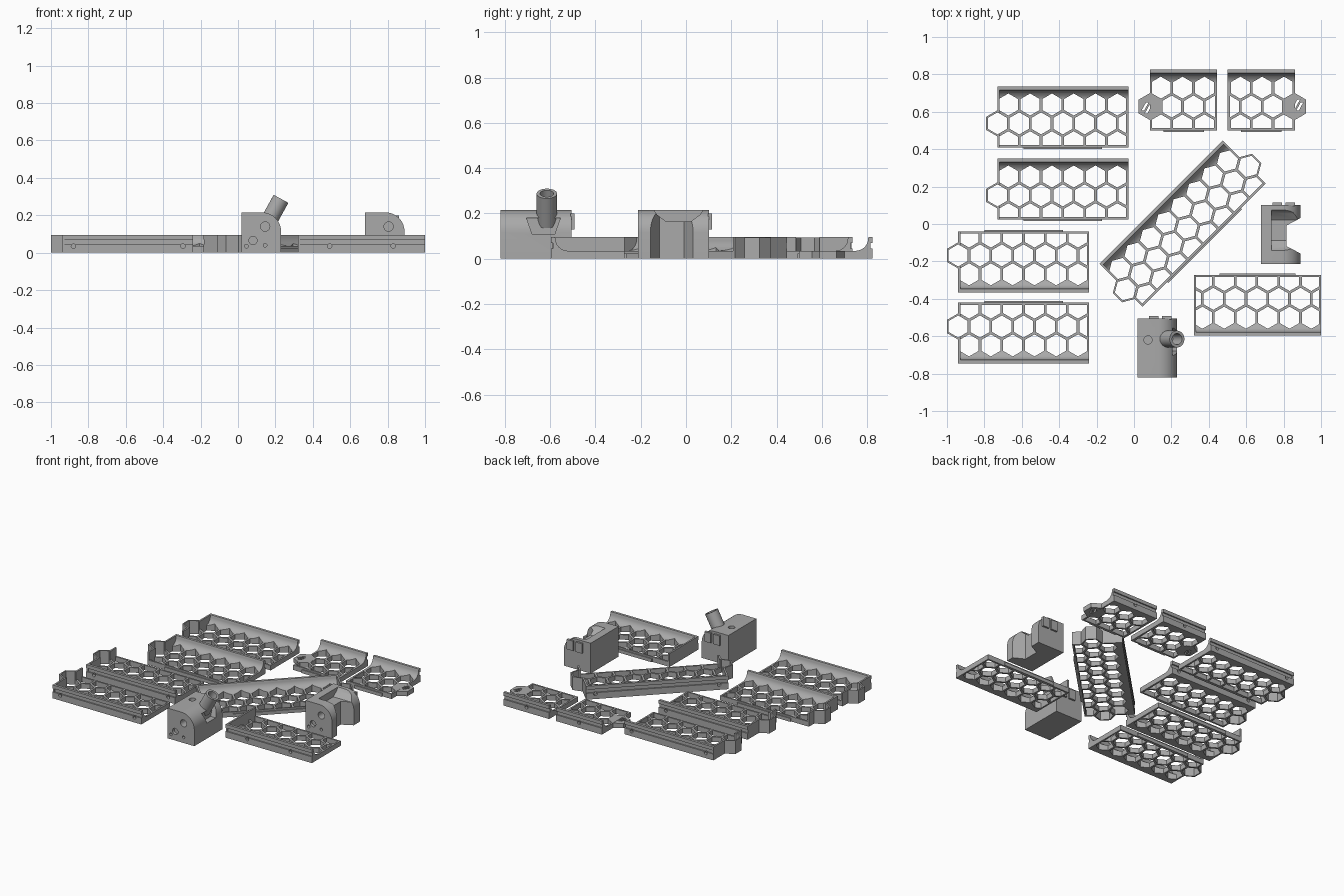
import bpy, bmesh
from math import sin, cos, pi, radians, sqrt
from mathutils import Vector, Matrix

if "Cube" in bpy.data.objects:
    bpy.data.objects.remove(bpy.data.objects["Cube"])

grey = bpy.data.materials.new("plain grey")
grey.use_nodes = True
GREY = (0.4, 0.4, 0.4, 1)
grey.diffuse_color = GREY
grey.node_tree.nodes["Principled BSDF"].inputs["Base Color"].default_value = GREY

PITCH, HOLE, HEIGHT, FLOOR, MID = 0.1165, 0.059, 0.095, 0.035, 0.197


def prism(bm, pts, lo, hi, axis="z"):
    """Extrude a 2D outline between lo and hi along an axis."""
    place = {"z": lambda a, b, c: (a, b, c),
             "x": lambda a, b, c: (c, a, b),
             "y": lambda a, b, c: (a, c, b)}[axis]
    rings = [[bm.verts.new(place(a, b, c)) for a, b in pts] for c in (lo, hi)]
    n = len(pts)
    faces = [bm.faces.new(rings[0]), bm.faces.new(rings[1])]
    for i in range(n):
        j = (i + 1) % n
        faces.append(bm.faces.new((rings[0][i], rings[0][j], rings[1][j], rings[1][i])))
    bmesh.ops.recalc_face_normals(bm, faces=faces)


def rect(a0, a1, b0, b1):
    return [(a0, b0), (a1, b0), (a1, b1), (a0, b1)]


def ngon(a, b, r, n=6, turn=pi / 6):
    return [(a + r * cos(turn + 2 * pi * i / n), b + r * sin(turn + 2 * pi * i / n)) for i in range(n)]


def arc(a, b, r, start, end, n=8):
    return [(a + r * cos(radians(start + (end - start) * i / n)),
             b + r * sin(radians(start + (end - start) * i / n))) for i in range(n + 1)]


def clip(pts, axis, limit, sign):
    """Keep the part of a convex outline where sign * coord <= sign * limit."""
    out = []
    for p, q in zip(pts, pts[1:] + pts[:1]):
        dp, dq = sign * (p[axis] - limit), sign * (q[axis] - limit)
        if dp <= 0:
            out.append(p)
        if dp * dq < 0:
            t = dp / (dp - dq)
            out.append((p[0] + t * (q[0] - p[0]), p[1] + t * (q[1] - p[1])))
    return out


def make(name, bm):
    mesh = bpy.data.meshes.new(name)
    bm.to_mesh(mesh)
    bm.free()
    mesh.materials.append(grey)
    obj = bpy.data.objects.new(name, mesh)
    bpy.context.collection.objects.link(obj)
    return obj


def cut(obj, bm):
    """Subtract the solids in bm from obj."""
    cutter = make("cutter", bm)
    cutter.hide_render = True
    mod = obj.modifiers.new("cut", "BOOLEAN")
    mod.operation, mod.solver, mod.object, mod.use_self = "DIFFERENCE", "EXACT", cutter, True
    bpy.context.view_layer.objects.active = obj
    bpy.ops.object.modifier_apply(modifier=mod.name)
    bpy.data.objects.remove(cutter)


def finish(obj, matrix=None):
    if matrix:
        obj.data.transform(matrix)
        if matrix.determinant() < 0:
            obj.data.flip_normals()
    bpy.ops.object.select_all(action="DESELECT")
    obj.select_set(True)
    bpy.context.view_layer.objects.active = obj
    bpy.ops.object.shade_smooth_by_angle(angle=radians(30))


def tray(name, origin, du, dv, length, width=0.325, bumps=(), wall=False, pad=False, shift=0.0, holes=()):
    """Honeycomb tray: tall grooved wall at v = 0, low lip at v = width."""
    matrix = Matrix(((du[0], dv[0], 0, origin[0]), (du[1], dv[1], 0, origin[1]),
                     (0, 0, 1, 0), (0, 0, 0, 1)))
    # body profile with outer groove and inner fillet
    profile = [(0, 0), (width, 0), (width, FLOOR)]
    profile += arc(0.075, FLOOR + 0.055, 0.055, 270, 180)
    profile += [(0.018, HEIGHT), (0, HEIGHT), (0, 0.07), (0.009, 0.07), (0.009, 0.045), (0, 0.045)]
    bm = bmesh.new()
    prism(bm, profile, 0, length, "x")
    # closed end and hexagonal end bumps
    ends = [0] if wall else bumps
    for u in ends:
        s = 1 if u == 0 else -1
        prism(bm, rect(*sorted((u, u + s * 0.012)), 0.004, width), 0.001, HEIGHT)
    for u in bumps:
        s = 1 if u == 0 else -1
        prism(bm, clip(ngon(u, MID, 0.07), 0, u + s * 0.011, s), 0, HEIGHT - 0.0005)
    # joining strip on the lip
    prism(bm, rect(length * 0.2, length * 0.8, width - 0.003, width + 0.008), 0.0, 0.024)
    body = make(name, bm)
    # honeycomb openings
    bm = bmesh.new()
    for row in (-1, 0, 1):
        for k in range(-1, int(length / PITCH) + 2):
            u = k * PITCH + shift + (PITCH / 2 if row else 0)
            if pad and row == 0 and k == 0:
                continue
            pts = ngon(u, MID + row * PITCH * sqrt(3) / 2, HOLE)
            if not (row == 0 and any(abs(u - b) < 0.03 for b in bumps)):
                pts = clip(clip(pts, 0, 0.012, -1), 0, length - 0.012, 1)
            pts = clip(clip(pts, 1, 0.022, -1), 1, width - 0.012, 1)
            if len(pts) > 2 and max(p[0] for p in pts) - min(p[0] for p in pts) > 0.01:
                prism(bm, pts, -0.1, 0.2)
    # screw holes in the tall wall
    for u in holes:
        prism(bm, ngon(u, 0.035, 0.012, 12), -0.05, 0.0205, "y")
    cut(body, bm)
    finish(body, matrix)
    if pad:
        # solid hexagonal pad with slanted slots
        bm = bmesh.new()
        prism(bm, ngon(0.004, MID, 0.074), 0.001, FLOOR - 0.001)
        plate = make(name + "_pad", bm)
        bm = bmesh.new()
        lean = du[0]
        for c, h in ((-0.026, 0.022), (0, 0.038), (0.026, 0.022)):
            k = lean * -0.55
            prism(bm, [(c - 0.007 - k * h, MID - h), (c + 0.007 - k * h, MID - h),
                       (c + 0.007 + k * h, MID + h), (c - 0.007 + k * h, MID + h)], -0.1, 0.2)
        cut(plate, bm)
        finish(plate, matrix)


# long trays with a bump at one end
for i, (x, y, d) in enumerate(((-0.73, 0.735, -1), (-0.73, 0.35, -1), (-0.94, -0.365, 1), (-0.94, -0.745, 1))):
    tray(f"long_tray_{i + 1}", (x, y), (1, 0), (0, d), 0.7, bumps=(0,), holes=(0.06, 0.645))
# short trays with slotted pads
tray("short_tray_right", (0.085, 0.825), (1, 0), (0, -1), 0.36, pad=True, holes=(0.18,))
tray("short_tray_left", (0.86, 0.825), (-1, 0), (0, -1), 0.36, pad=True, holes=(0.18,))
# plain end tray
tray("end_tray", (0.32, -0.597), (1, 0), (0, 1), 0.68, wall=True, shift=-0.0125, holes=(0.17, 0.51))
# diagonal tray with a bump at both ends
r = sqrt(0.5)
tray("diagonal_tray", (-0.185, -0.212), (r, r), (r, -r), 0.932, bumps=(0, 0.932), holes=(0.06, 0.87))


def bracket(name, x, y, notch):
    """Block with a rounded top edge on +x, 0.21 wide and 0.325 deep."""
    bm = bmesh.new()
    outline = [(0, 0), (0.21, 0)] + arc(0.11, 0.115, 0.1, 0, 90, 10) + [(0, 0.215)]
    prism(bm, outline, 0, 0.315, "y")
    # hook tabs on the back
    for a in (0.06, 0.13):
        prism(bm, rect(a, a + 0.05, 0.31, 0.328), 0.13, 0.2)
    body = make(name, bm)
    bm = bmesh.new()
    # screw holes through the front
    for a, b, rad, depth in ((0.125, 0.14, 0.025, 0.06), (0.06, 0.065, 0.022, 0.02),
                             (0.025, 0.035, 0.01, 0.02), (0.125, 0.04, 0.01, 0.02)):
        prism(bm, ngon(a, b, rad, 20), -0.05, depth, "y")
    if notch:
        # saddle across the top and a bite out of the side
        prism(bm, [(0.07, 0.217), (0.085, 0.195), (0.125, 0.165), (0.235, 0.165), (0.275, 0.195),
                   (0.29, 0.217)], 0.055, 0.3, "x")
        prism(bm, [(0.22, 0.05), (0.22, 0.25), (0.135, 0.205), (0.135, 0.095)], -0.1, 0.3)
    else:
        # top hole and side pocket under the spout
        prism(bm, ngon(0.055, 0.2, 0.022, 20), 0.15, 0.3)
        prism(bm, [(0.115, 0.18), (0.14, 0.11), (0.24, 0.11), (0.265, 0.18)], 0.17, 0.3, "x")
    cut(body, bm)
    finish(body, Matrix.Translation((x, y, 0)))


bracket("saddle_bracket", 0.68, -0.213, True)
bracket("spout_bracket", 0.02, -0.82, False)

# tilted hollow spout
bm = bmesh.new()
prism(bm, ngon(0, 0, 0.045, 32), -0.15, 0.0)
spout = make("spout", bm)
bm = bmesh.new()
prism(bm, ngon(0, 0, 0.03, 32), -0.1, 0.05)
cut(spout, bm)
finish(spout, Matrix.Translation((0.23, -0.615, 0.288)) @ Matrix.Rotation(radians(29), 4, "Y"))
